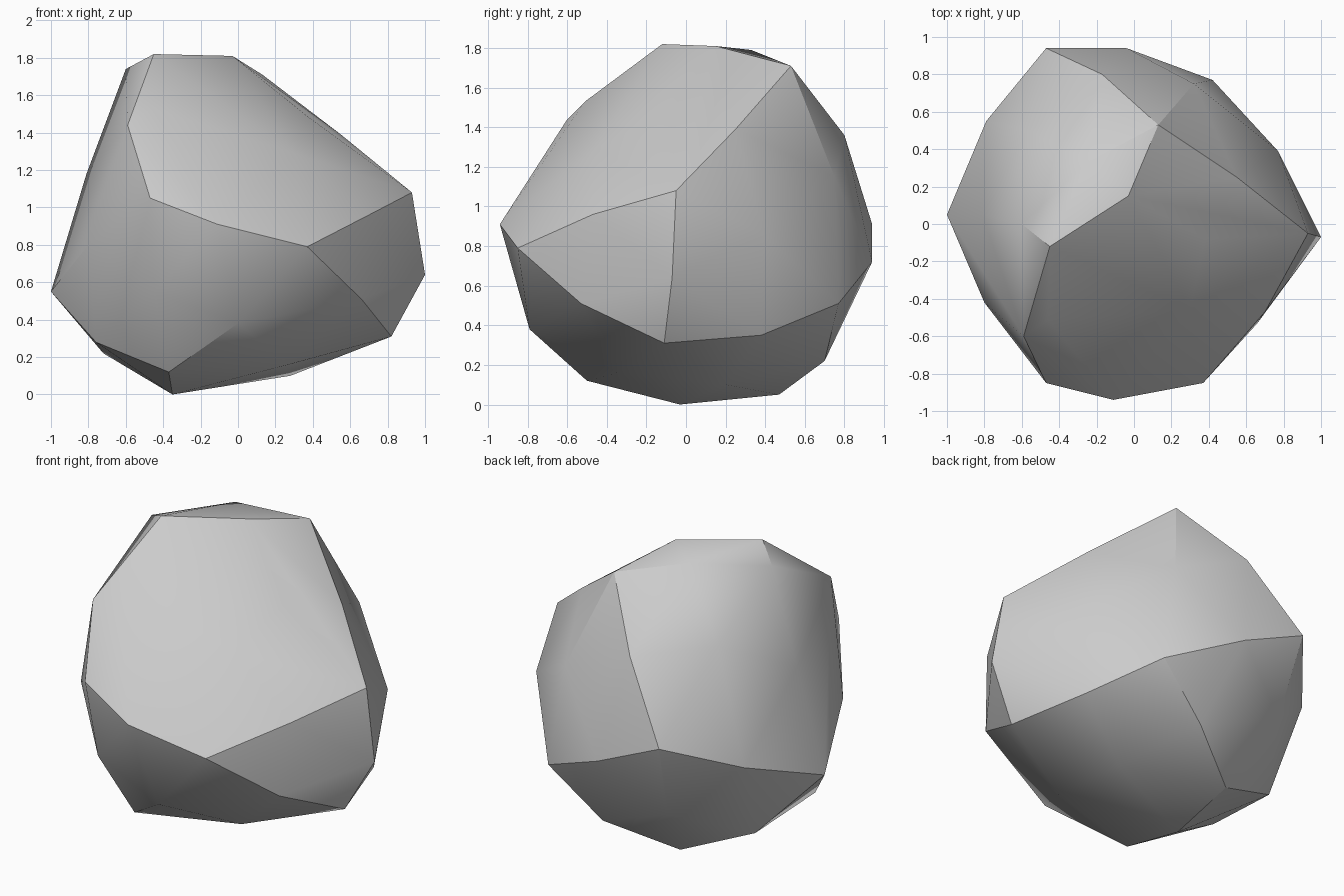
import bpy, bmesh, math

if "Cube" in bpy.data.objects:
    bpy.data.objects.remove(bpy.data.objects["Cube"])

# Boulder corners, listed as rough rings from top to bottom
crown = [(-.45, -.12, 1.82), (-.03, .15, 1.81), (-.25, .33, 1.79), (-.60, 0, 1.74),
         (.13, .53, 1.71)]
shoulder = [(-.46, -.51, 1.53), (-.59, -.60, 1.44), (.38, -.08, 1.48), (.55, .25, 1.39),
            (-.17, .80, 1.36), (-.57, .50, 1.42), (.30, -.46, 1.29), (-.81, .05, 1.18),
            (.32, .75, 1.15)]
girth = [(.93, -.05, 1.08), (-.47, -.85, 1.05), (.70, -.47, .96), (-.11, -.94, .91),
         (-.47, .94, .91), (.77, .39, .86), (.37, -.85, .79), (-.80, -.42, .80),
         (-.79, .55, .73), (-.04, .94, .72), (1.0, -.07, .64), (-1.0, .05, .55)]
underside = [(.66, -.53, .51), (.42, .77, .51), (-.45, -.75, .55), (-.42, .78, .42),
             (0, -.79, .38), (.68, .38, .35), (.82, -.11, .31), (-.76, -.20, .28),
             (-.72, .34, .22), (.09, .70, .22), (.27, -.35, .16), (-.37, -.50, .12),
             (.28, .20, .10), (-.29, .47, .05), (-.35, -.03, 0)]

# Wrap the corners in a faceted convex skin
bm = bmesh.new()
for p in crown + shoulder + girth + underside:
    bm.verts.new(p)
bmesh.ops.convex_hull(bm, input=bm.verts[:])
bmesh.ops.delete(bm, geom=[v for v in bm.verts if not v.link_faces], context='VERTS')
bmesh.ops.recalc_face_normals(bm, faces=bm.faces[:])
mesh = bpy.data.meshes.new("boulder")
bm.to_mesh(mesh)
bm.free()

boulder = bpy.data.objects.new("boulder", mesh)
bpy.context.collection.objects.link(boulder)

# Plain stone colour
stone = bpy.data.materials.new("stone grey")
stone.diffuse_color = (.6, .6, .6, 1)
stone.use_nodes = True
stone.node_tree.nodes["Principled BSDF"].inputs["Base Color"].default_value = stone.diffuse_color
mesh.materials.append(stone)

# Soft facets with sharp main ridges
bpy.context.view_layer.objects.active = boulder
boulder.select_set(True)
bpy.ops.object.shade_smooth_by_angle(angle=math.radians(30))
